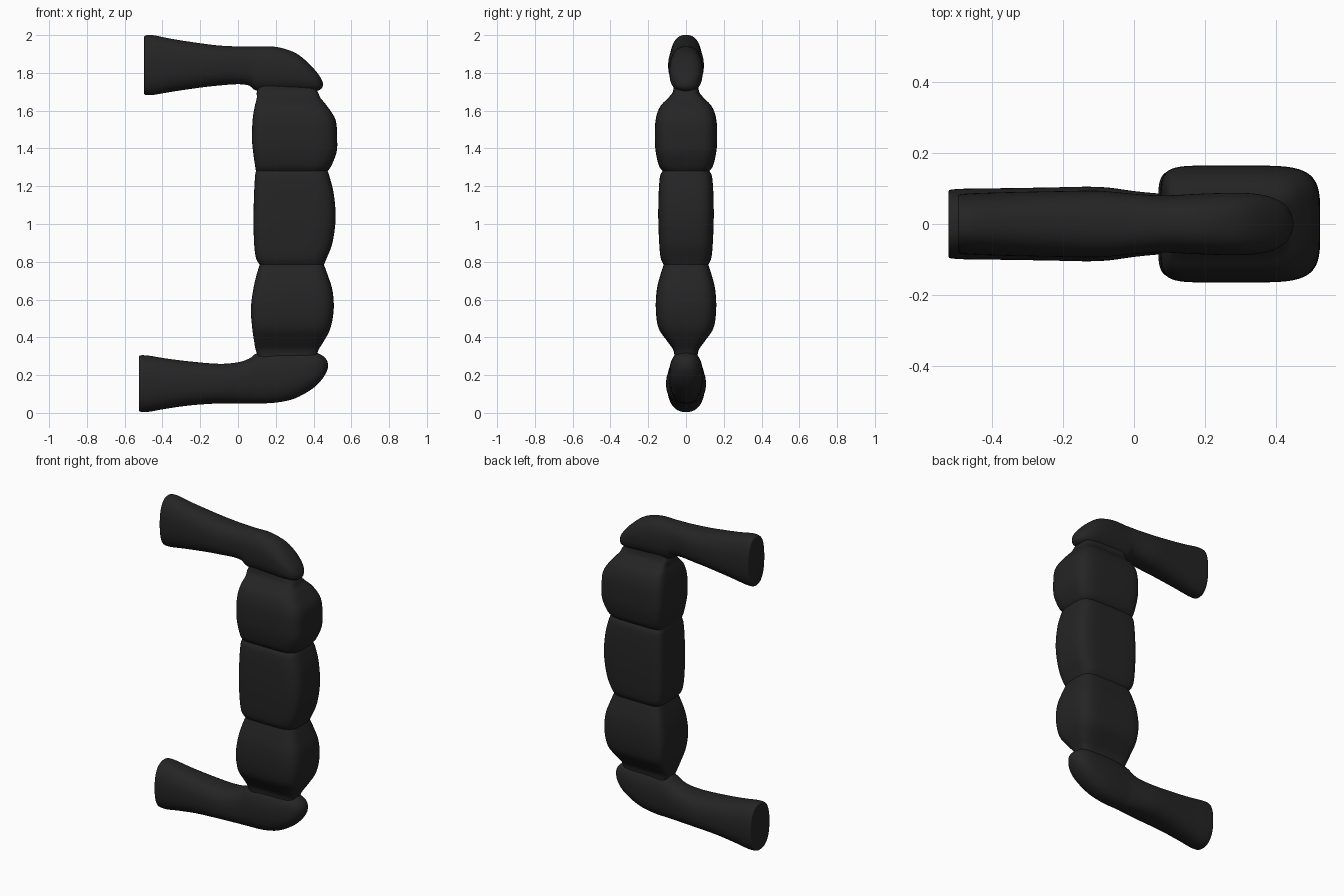
import bpy, bmesh
from math import sin, cos, pi, copysign, radians

SEG = 56
mat = bpy.data.materials.new("black_rubber")
mat.diffuse_color = (0.018, 0.018, 0.018, 1)


def smooth_rows(rows, steps=5):
    """Catmull-Rom interpolation through cross-section rows."""
    out = []
    for i in range(len(rows) - 1):
        a, b, c, d = (rows[max(i - 1, 0)], rows[i], rows[i + 1],
                      rows[min(i + 2, len(rows) - 1)])
        for s in range(steps):
            t = s / steps
            out.append([0.5 * (2 * q + (r - p) * t + (2 * p - 5 * q + 4 * r - u) * t * t
                               + (3 * q - p - 3 * r + u) * t ** 3)
                        for p, q, r, u in zip(a, b, c, d)])
    return out + [list(rows[-1])]


def section(lo, hi, hy, n_lo, n_hi):
    """Superellipse ring, with its own corner roundness on each side."""
    pts = []
    for k in range(SEG):
        t = 2 * pi * (k + 0.5) / SEG
        c, s = cos(t), sin(t)
        n = n_hi if c > 0 else n_lo
        u = (lo + hi) / 2 + (hi - lo) / 2 * copysign(abs(c) ** (2 / n), c)
        pts.append((u, hy * copysign(abs(s) ** (2 / n), s)))
    return pts


def loft(name, rows, n_lo, n_hi, place, angle):
    bm = bmesh.new()
    rings = [[bm.verts.new(place(r[0], u, y)) for u, y in section(r[1], r[2], r[3], n_lo, n_hi)]
             for r in rows]
    for a, b in zip(rings, rings[1:]):
        for k in range(SEG):
            j = (k + 1) % SEG
            bm.faces.new((a[k], a[j], b[j], b[k]))
    bm.faces.new(rings[0])
    bm.faces.new(rings[-1])
    bmesh.ops.recalc_face_normals(bm, faces=bm.faces[:])
    me = bpy.data.meshes.new(name)
    bm.to_mesh(me)
    bm.free()
    ob = bpy.data.objects.new(name, me)
    bpy.context.collection.objects.link(ob)
    me.materials.append(mat)
    bpy.ops.object.select_all(action='DESELECT')
    ob.select_set(True)
    bpy.context.view_layer.objects.active = ob
    bpy.ops.object.shade_smooth_by_angle(angle=radians(angle))
    return ob


# Grip: three bulging lobes, rows are (z, x_min, x_max, half_depth)
lower = [(0.27, .12, .41, .06), (0.33, .095, .425, .066), (0.38, .085, .455, .10),
         (0.45, .075, .49, .146), (0.55, .068, .507, .16), (0.65, .08, .50, .155),
         (0.73, .098, .475, .136), (0.785, .115, .455, .118)]
middle = [lower[-1], (0.82, .095, .47, .134), (0.90, .085, .50, .142), (1.03, .082, .517, .147),
          (1.16, .085, .507, .145), (1.25, .09, .485, .138), (1.28, .095, .475, .124)]
upper = [middle[-1], (1.31, .09, .495, .144), (1.38, .08, .522, .16), (1.45, .074, .525, .165),
         (1.55, .077, .517, .161), (1.62, .088, .475, .138), (1.67, .10, .435, .092),
         (1.70, .10, .422, .07), (1.76, .13, .38, .06)]
grip_rows = smooth_rows(lower)[:-1] + smooth_rows(middle)[:-1] + smooth_rows(upper)
loft("grip", grip_rows, 7, 4.5, lambda z, x, y: (x, y, z), 35)

# Arms: flared flat end, curving into the grip; rows are (x, z_min, z_max, half_depth)
upper_arm = [(-.497, 1.69, 1.99, .078), (-.49, 1.683, 1.998, .084), (-.45, 1.683, 2.0, .087),
             (-.35, 1.70, 1.98, .09), (-.20, 1.722, 1.957, .093), (-.10, 1.733, 1.945, .094),
             (0.0, 1.74, 1.94, .085), (.06, 1.732, 1.94, .081), (.10, 1.705, 1.94, .081),
             (.20, 1.70, 1.938, .086), (.30, 1.70, 1.908, .088), (.37, 1.70, 1.855, .081),
             (.42, 1.705, 1.80, .060), (.442, 1.717, 1.765, .032), (.45, 1.735, 1.745, .006)]
lower_arm = [(-.524, .014, .297, .09), (-.517, .006, .305, .097), (-.47, .006, .303, .10),
             (-.38, .022, .288, .101), (-.25, .04, .272, .103), (-.10, .05, .26, .105),
             (0.0, .05, .268, .093), (.06, .05, .288, .087), (.10, .05, .315, .085),
             (.20, .054, .33, .088), (.30, .076, .33, .088), (.39, .125, .325, .081),
             (.44, .172, .308, .064), (.468, .215, .283, .036), (.477, .243, .257, .006)]
for name, rows in (("upper_arm", upper_arm), ("lower_arm", lower_arm)):
    loft(name, smooth_rows(rows, 4), 2.4, 2.4, lambda x, z, y: (x, y, z), 50)
